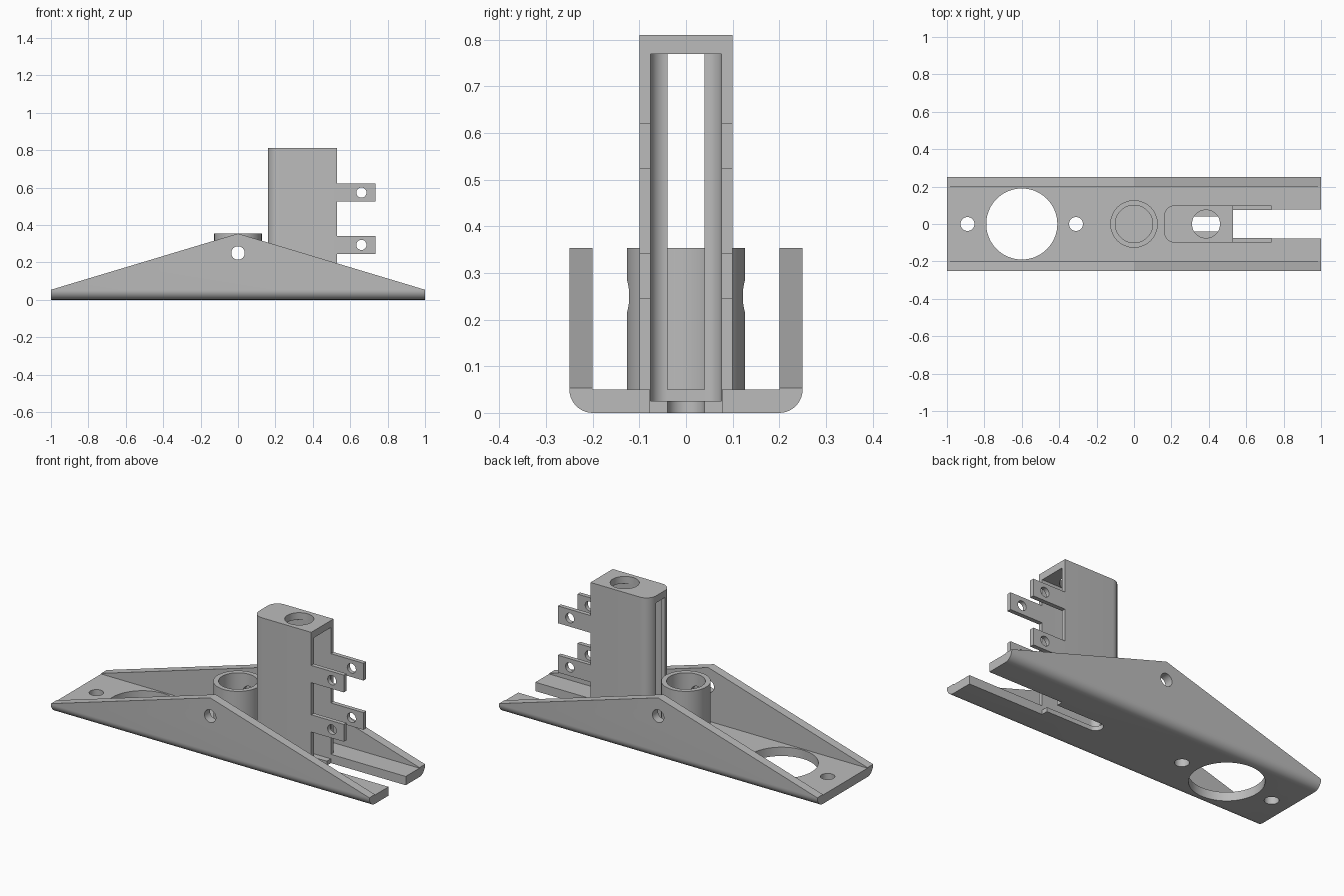
import bpy, bmesh, math

if "Cube" in bpy.data.objects:
    bpy.data.objects.remove(bpy.data.objects["Cube"])

grey = bpy.data.materials.new("light grey")
grey.diffuse_color = (0.5, 0.5, 0.5, 1)
grey.use_nodes = True
grey.node_tree.nodes["Principled BSDF"].inputs["Base Color"].default_value = grey.diffuse_color


def prism(name, pts, axis, a, b):
    """Extrude a 2D outline from a to b along an axis ('x': y,z  'y': x,z  'z': x,y)."""
    place = {"x": lambda u, v, w: (w, u, v),
             "y": lambda u, v, w: (u, w, v),
             "z": lambda u, v, w: (u, v, w)}[axis]
    bm = bmesh.new()
    low = [bm.verts.new(place(u, v, a)) for u, v in pts]
    high = [bm.verts.new(place(u, v, b)) for u, v in pts]
    bm.faces.new(low)
    bm.faces.new(high)
    for i in range(len(pts)):
        j = (i + 1) % len(pts)
        bm.faces.new((low[i], low[j], high[j], high[i]))
    bmesh.ops.recalc_face_normals(bm, faces=bm.faces[:])
    mesh = bpy.data.meshes.new(name)
    bm.to_mesh(mesh)
    bm.free()
    mesh.materials.append(grey)
    ob = bpy.data.objects.new(name, mesh)
    bpy.context.collection.objects.link(ob)
    return ob


def arc(cx, cy, r, start, end, n):
    return [(cx + r * math.cos(math.radians(start + (end - start) * i / n)),
             cy + r * math.sin(math.radians(start + (end - start) * i / n)))
            for i in range(n + 1)]


def circle(cx, cy, r, n=48):
    return arc(cx, cy, r, 0, 360, n)[:-1]


def rect(u0, u1, v0, v1):
    return [(u0, v0), (u1, v0), (u1, v1), (u0, v1)]


def rounded_back(x0, x1, half, r):
    """Plan outline with two rounded corners on its -x side."""
    return ([(x1, -half), (x1, half)] + arc(x0 + r, half - r, r, 90, 180, 10)
            + arc(x0 + r, r - half, r, 180, 270, 10))


def cut(ob, *shapes):
    """Subtract prisms given as (outline, axis, a, b)."""
    for shape in shapes:
        tool = prism("cutter", *shape)
        tool.hide_render = True
        mod = ob.modifiers.new("cut", "BOOLEAN")
        mod.operation, mod.solver, mod.object = "DIFFERENCE", "EXACT", tool
        graph = bpy.context.evaluated_depsgraph_get()
        mesh = bpy.data.meshes.new_from_object(ob.evaluated_get(graph))
        ob.modifiers.clear()
        ob.data = mesh
        bpy.data.objects.remove(tool)


FLOOR, PEAK, WALL = 0.05, 0.354, 0.2
cavity = rounded_back(0.185, 0.56, 0.076, 0.036)

# Channel base: rounded U section along x
section = ([(-0.25, 0.4)] + arc(-0.2, 0.05, 0.05, 180, 270, 10)
           + arc(0.2, 0.05, 0.05, 270, 360, 10)
           + [(0.25, 0.4), (WALL, 0.4), (WALL, FLOOR), (-WALL, FLOOR), (-WALL, 0.4)])
base = prism("channel_base", section, "x", -1, 1)
# Slope both side walls from the middle to the ends
for s in (-1, 1):
    cut(base, ([(0, PEAK), (s * 1.01, 0.0505), (s * 1.01, 0.5), (0, 0.5)], "y", -0.3, 0.3))
# Floor holes, slot, tower recess and the cross hole
cut(base,
    (circle(-0.6, 0, 0.19, 72), "z", -0.1, 0.2),
    (circle(-0.89, 0, 0.037), "z", -0.1, 0.2),
    (circle(-0.31, 0, 0.037), "z", -0.1, 0.2),
    (circle(0, 0.25, 0.036), "y", -0.3, 0.3),
    (rect(0.53, 1.1, -0.077, 0.077), "z", -0.1, 0.2),
    (cavity, "z", 0.025, 0.2),
    ([(0.6, -0.04), (0.6, 0.04)] + arc(0.25, 0, 0.04, 90, 270, 16), "z", -0.1, 0.2))

# Round post with a blind bore and cross hole
post = prism("round_post", circle(0, 0, 0.127, 64), "z", FLOOR, PEAK)
cut(post, (circle(0, 0, 0.1, 64), "z", FLOOR - 0.1, 0.5),
    (circle(0, 0.25, 0.036), "y", -0.3, 0.3))

# Hollow tower: open toward +x, slotted at the back, hole in the roof
tower = prism("tower", rounded_back(0.16, 0.53, 0.1, 0.06), "z", FLOOR, 0.81)
cut(tower, (cavity, "z", -0.1, 0.77),
    (rect(0.1, 0.3, -0.04, 0.04), "z", -0.1, 0.77),
    (circle(0.385, 0, 0.075), "z", 0.6, 0.9))

# Four drilled mounting tabs
parts = [base, post, tower]
for side in (-1, 1):
    for level, z in (("lower", 0.293), ("upper", 0.573)):
        y0, y1 = sorted((side * 0.076, side * 0.1))
        tab = prism(f"{level}_tab_{'left' if side > 0 else 'right'}",
                    rect(0.53, 0.735, z - 0.049, z + 0.049), "y", y0, y1)
        cut(tab, (circle(0.66, z, 0.027, 32), "y", -0.3, 0.3))
        parts.append(tab)

# Smooth the curved walls, keep the edges sharp
for ob in parts:
    bpy.ops.object.select_all(action="DESELECT")
    ob.select_set(True)
    bpy.context.view_layer.objects.active = ob
    bpy.ops.object.shade_smooth_by_angle(angle=math.radians(30))
